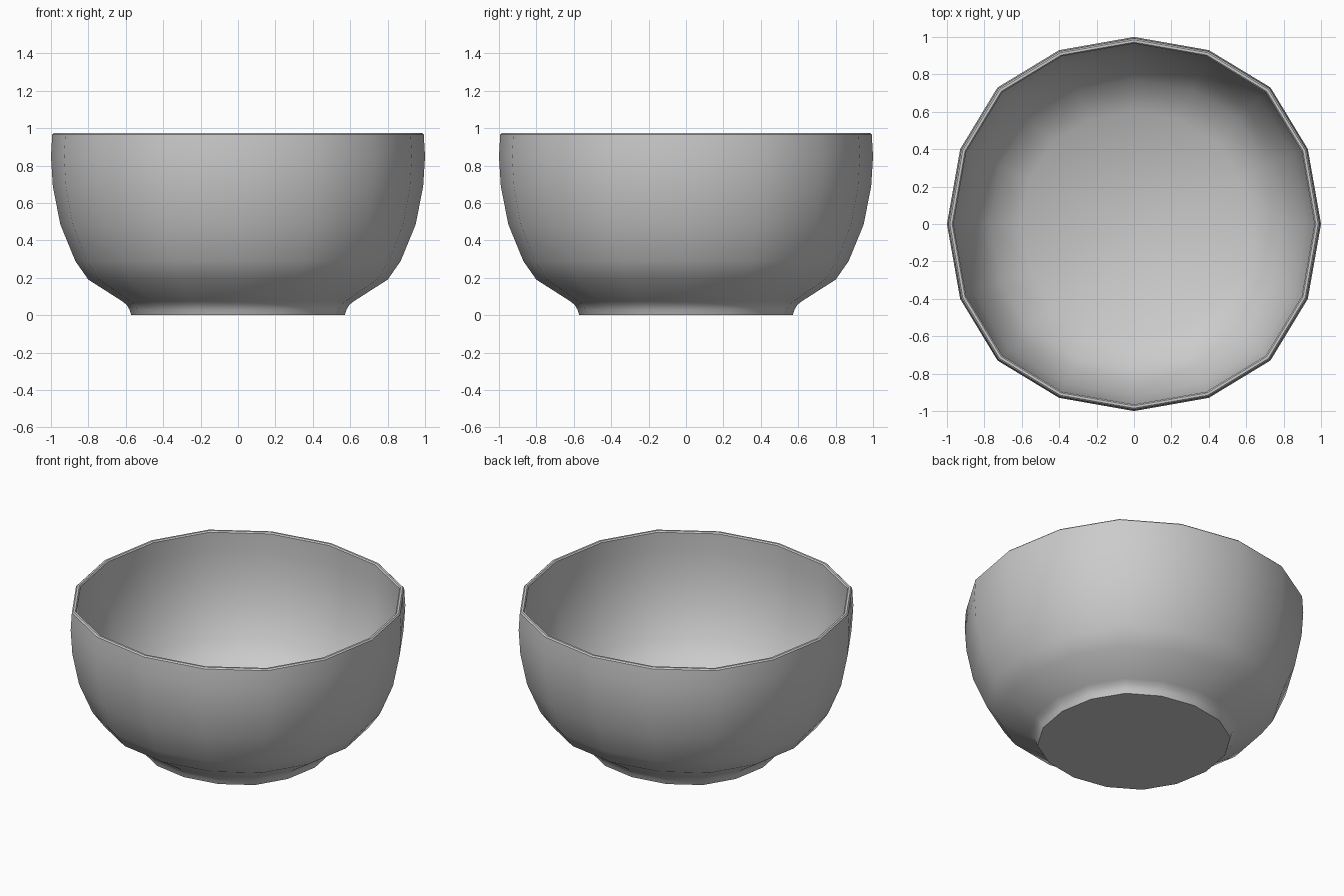
import bpy, bmesh, math

if "Cube" in bpy.data.objects:
    bpy.data.objects.remove(bpy.data.objects["Cube"])

# Radius/height profile: outer wall from foot to rim, then inner wall down to the floor
profile = [
    (0.57, 0.0), (0.58, 0.03), (0.595, 0.055), (0.62, 0.075), (0.80, 0.19), (0.87, 0.29),
    (0.95, 0.485), (0.99, 0.69), (1.0, 0.85), (0.993, 0.967), (0.985, 0.975),
    (0.972, 0.975), (0.965, 0.967), (0.968, 0.85), (0.96, 0.69), (0.92, 0.49),
    (0.84, 0.31), (0.77, 0.22), (0.60, 0.10),
]
SIDES = 16
# Slightly squarish 16-sided ring, bulging on the diagonals
BULGE = [1.0, 1.012, 1.032, 1.012]
ANGLES = [0, 23.3, 45, 66.7]


def ring(bm, r, z):
    verts = []
    for i in range(SIDES):
        a = math.radians(90 * (i // 4) + ANGLES[i % 4])
        k = r * BULGE[i % 4]
        verts.append(bm.verts.new((k * math.cos(a), k * math.sin(a), z)))
    return verts


# Bowl shell
bm = bmesh.new()
rings = [ring(bm, r, z) for r, z in profile]
for lo, hi in zip(rings, rings[1:]):
    for i in range(SIDES):
        j = (i + 1) % SIDES
        bm.faces.new((lo[i], lo[j], hi[j], hi[i]))

# Foot underside and inner floor
bm.faces.new(rings[0][::-1])
centre = bm.verts.new((0, 0, 0.09))
for i in range(SIDES):
    bm.faces.new((rings[-1][i], rings[-1][(i + 1) % SIDES], centre))
bm.normal_update()

mesh = bpy.data.meshes.new("bowl")
bm.to_mesh(mesh)
bm.free()
bowl = bpy.data.objects.new("bowl", mesh)
bpy.context.collection.objects.link(bowl)
bpy.context.view_layer.objects.active = bowl
bowl.select_set(True)
bpy.ops.object.shade_smooth_by_angle(angle=math.radians(40))
